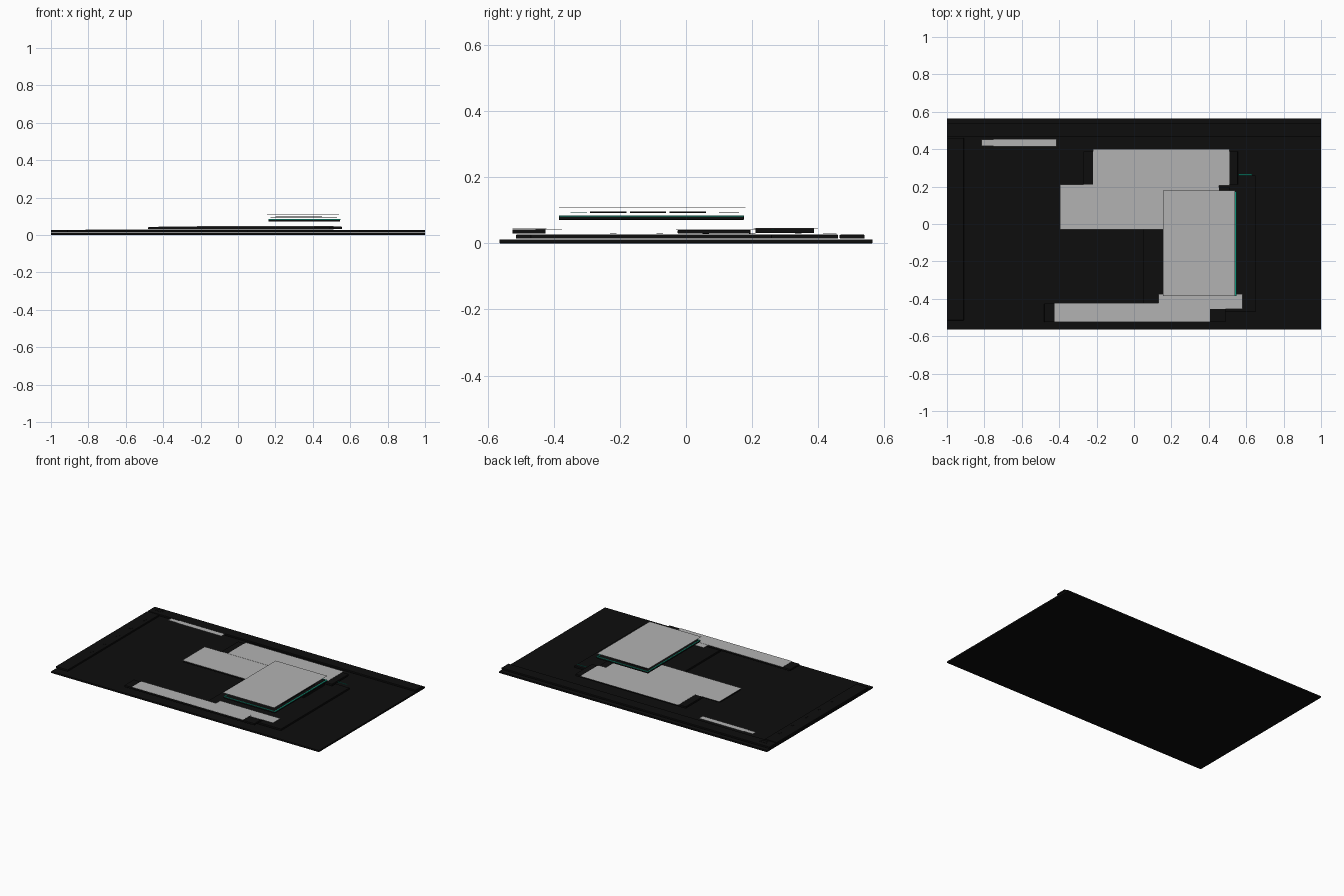
import bpy

if "Cube" in bpy.data.objects:
    bpy.data.objects.remove(bpy.data.objects["Cube"])


def material(name, color):
    m = bpy.data.materials.new(name)
    m.diffuse_color = (*color, 1)
    m.use_nodes = True
    m.node_tree.nodes["Principled BSDF"].inputs["Base Color"].default_value = m.diffuse_color
    return m


BLACK = material("black", (0.004, 0.004, 0.004))
GREY = material("light grey", (0.45, 0.45, 0.45))
TEAL = material("teal", (0.005, 0.32, 0.21))


def slab(name, x, y, z, mat, bevel=0.0):
    """Box given by its (min, max) range on each axis."""
    bpy.ops.mesh.primitive_cube_add(
        size=1, location=[(r[0] + r[1]) / 2 for r in (x, y, z)])
    ob = bpy.context.object
    ob.name = name
    ob.scale = [r[1] - r[0] for r in (x, y, z)]
    bpy.ops.object.transform_apply(location=False, rotation=False, scale=True)
    ob.data.materials.append(mat)
    if bevel:
        mod = ob.modifiers.new("edge", "BEVEL")
        mod.width = bevel
        mod.segments = 2
    return ob


def sheet(name, x, y, z, mat=GREY):
    return slab(name, x, y, (z, z + 0.001), mat)


# Backing board with header and side bar
slab("base_board", (-1, 1), (-0.565, 0.565), (0, 0.012), BLACK, 0.002)
slab("header_bar", (-1, 1), (0.465, 0.54), (0.0145, 0.026), BLACK, 0.002)
slab("side_bar", (-1, -0.91), (-0.515, 0.46), (0.0145, 0.026), BLACK, 0.002)
sheet("header_icon", (-0.96, -0.91), (0.49, 0.515), 0.031, BLACK)
for i in range(5):
    sheet(f"side_icon_{i + 1}", (-0.945, -0.93),
          (0.33 - 0.14 * i, 0.35 - 0.14 * i), 0.028, BLACK)

# Raised panels
slab("right_panel", (0.05, 0.65), (-0.47, 0.26), (0.0145, 0.027), BLACK, 0.002)
slab("lower_panel", (-0.48, 0.49), (-0.525, -0.425), (0.029, 0.042), BLACK, 0.002)
slab("middle_panel", (-0.39, 0.51), (-0.025, 0.195), (0.029, 0.041), BLACK, 0.002)
slab("upper_panel", (-0.27, 0.555), (0.21, 0.388), (0.031, 0.045), BLACK, 0.002)

# Grey sheets lying on the panels
sheet("title_sheet_left", (-0.815, -0.75), (0.418, 0.452), 0.03)
sheet("title_sheet_right", (-0.75, -0.415), (0.415, 0.455), 0.03)
sheet("upper_sheet", (-0.22, 0.51), (0.205, 0.4), 0.0455)
sheet("middle_sheet", (-0.395, 0.455), (-0.03, 0.21), 0.0425)
sheet("lower_sheet", (-0.425, 0.405), (-0.525, -0.422), 0.0435)
sheet("lower_side_sheet", (0.13, 0.58), (-0.455, -0.375), 0.0425)
sheet("accent_dash", (0.56, 0.63), (0.258, 0.266), 0.042, TEAL)

# Floating card with a teal rim
X0, X1, Y0, Y1 = 0.162, 0.545, -0.385, 0.175
slab("card_plate", (X0, X1), (Y0, Y1), (0.071, 0.083), BLACK, 0.002)
for name, x, y in (("front", (X0, X1), (Y0, Y0 + 0.006)),
                   ("back", (X0, X1), (Y1 - 0.006, Y1)),
                   ("left", (X0, X0 + 0.006), (Y0, Y1)),
                   ("right", (X1 - 0.006, X1 + 0.002), (Y0, Y1))):
    slab("card_rim_" + name, x, y, (0.081, 0.084), TEAL)

# Rows and small marks hovering over the card
for i in range(3):
    y = -0.29 + 0.12 * i
    slab(f"card_row_{i + 1}", (0.175, 0.53), (y, y + 0.11), (0.092, 0.097), BLACK, 0.001)
    sheet(f"card_row_mark_{i + 1}", (0.2, 0.45), (y + 0.065, y + 0.095), 0.099, BLACK)
sheet("card_footer", (0.18, 0.5), (-0.35, -0.3), 0.092, TEAL)
sheet("card_heading", (0.18, 0.4), (0.1, 0.16), 0.092, BLACK)

# Top sheet of the card
sheet("card_cover", (0.155, 0.54), (-0.385, 0.18), 0.107)
